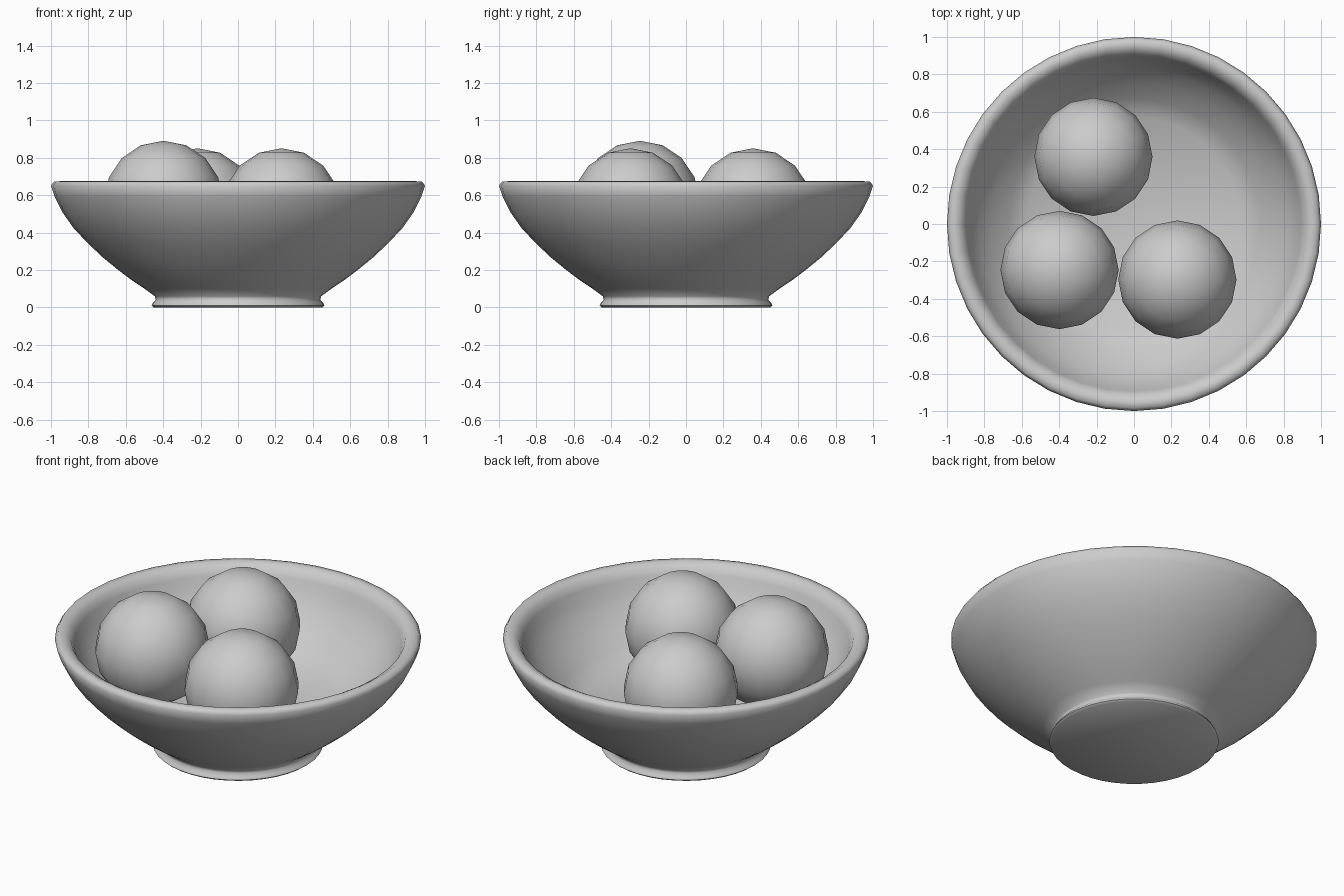
import bpy, bmesh, math

if "Cube" in bpy.data.objects:
    bpy.data.objects.remove(bpy.data.objects["Cube"])


def lathe(name, profile, segments):
    """Revolve an (r, z) profile about z; both ends lie on the axis."""
    bm = bmesh.new()
    verts = [bm.verts.new((r, 0, z)) for r, z in profile]
    edges = [bm.edges.new(pair) for pair in zip(verts, verts[1:])]
    bmesh.ops.spin(bm, geom=verts + edges, axis=(0, 0, 1), cent=(0, 0, 0),
                   angle=2 * math.pi, steps=segments, use_duplicate=False)
    bmesh.ops.remove_doubles(bm, verts=bm.verts, dist=1e-4)
    bmesh.ops.recalc_face_normals(bm, faces=bm.faces)
    mesh = bpy.data.meshes.new(name)
    bm.to_mesh(mesh)
    bm.free()
    obj = bpy.data.objects.new(name, mesh)
    bpy.context.collection.objects.link(obj)
    return obj


def smooth(obj, degrees):
    bpy.ops.object.select_all(action='DESELECT')
    obj.select_set(True)
    bpy.context.view_layer.objects.active = obj
    bpy.ops.object.shade_smooth_by_angle(angle=math.radians(degrees))


# Bowl: foot, flared outer wall, rounded rim, inner wall, flat floor
bowl_profile = [
    (0, 0), (0.45, 0), (0.462, 0.01), (0.455, 0.025), (0.44, 0.04),
    (0.445, 0.06), (0.50, 0.10), (0.57, 0.147), (0.64, 0.20),
    (0.72, 0.265), (0.80, 0.34), (0.88, 0.425), (0.94, 0.51),
    (0.98, 0.59), (1.0, 0.65), (0.985, 0.672), (0.95, 0.675),
    (0.915, 0.655), (0.895, 0.615),
    (0.875, 0.56), (0.83, 0.485), (0.76, 0.40), (0.67, 0.32),
    (0.57, 0.245), (0, 0.245),
]
smooth(lathe("bowl", bowl_profile, 40), 62)

# Three round fruits resting inside
for i, centre in enumerate([(-0.217, 0.359, 0.535),
                            (-0.398, -0.246, 0.575),
                            (0.232, -0.297, 0.535)], 1):
    bpy.ops.mesh.primitive_uv_sphere_add(segments=16, ring_count=8,
                                         radius=0.316, location=centre)
    fruit = bpy.context.object
    fruit.name = f"fruit_{i}"
    smooth(fruit, 60)
